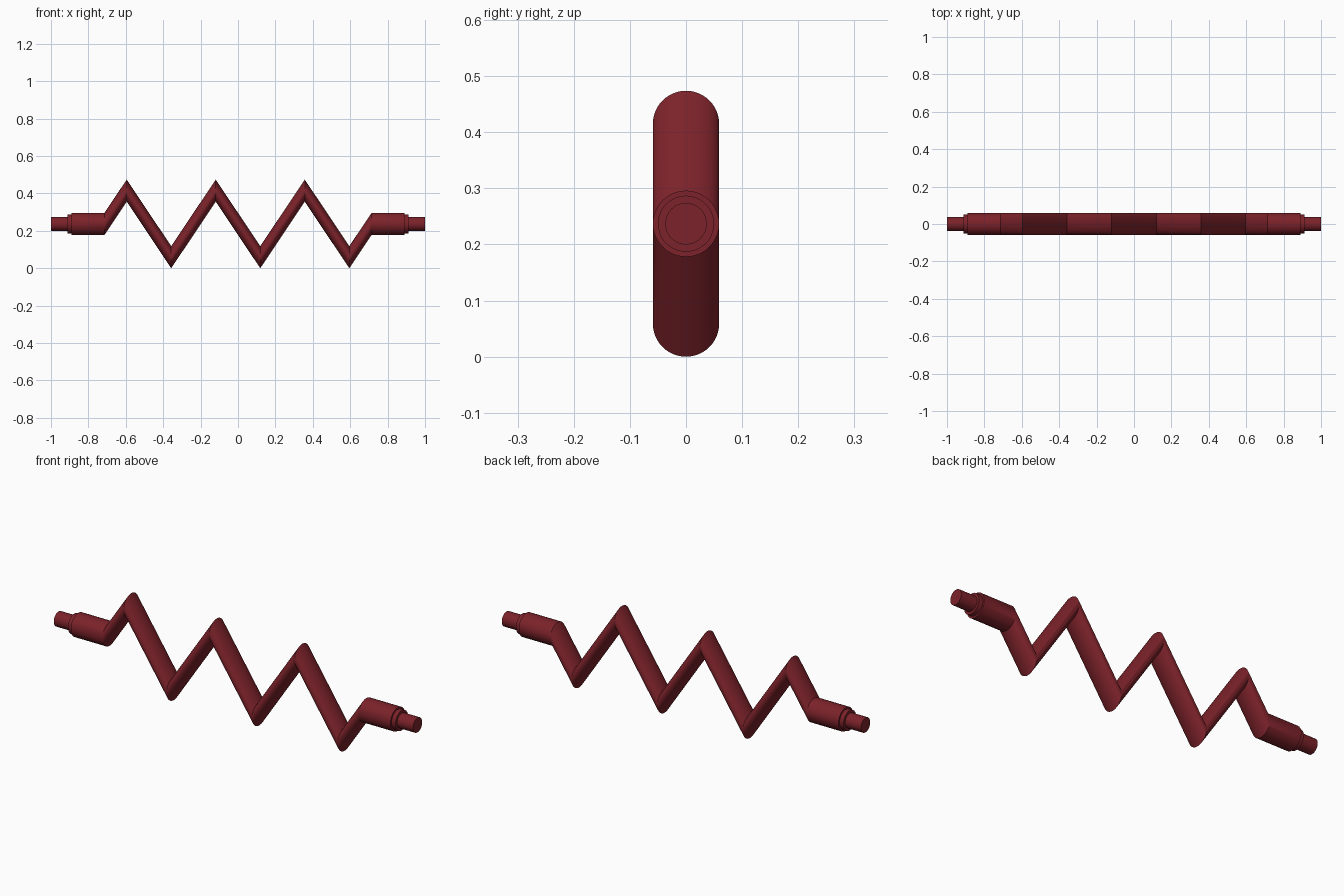
import bpy, bmesh, math

if "Cube" in bpy.data.objects:
    bpy.data.objects.remove(bpy.data.objects["Cube"])

SIDES = 48
Z = 0.237          # axis height
R = 0.059          # main tube radius

mat = bpy.data.materials.new("dark_red")
mat.diffuse_color = (0.2, 0.016, 0.023, 1)
mat.use_nodes = True
mat.node_tree.nodes["Principled BSDF"].inputs["Base Color"].default_value = mat.diffuse_color


def loft(name, stations):
    """Closed tube through upright circles given as (x, z, radius)."""
    bm = bmesh.new()
    rings = []
    for x, z, r in stations:
        rings.append([bm.verts.new((x,
                                    r * math.cos(2 * math.pi * i / SIDES),
                                    z + r * math.sin(2 * math.pi * i / SIDES)))
                      for i in range(SIDES)])
    for a, b in zip(rings, rings[1:]):
        for i in range(SIDES):
            j = (i + 1) % SIDES
            bm.faces.new((a[i], a[j], b[j], b[i]))
    bm.faces.new(rings[0])
    bm.faces.new(rings[-1])
    bmesh.ops.recalc_face_normals(bm, faces=bm.faces)
    me = bpy.data.meshes.new(name)
    bm.to_mesh(me)
    bm.free()
    ob = bpy.data.objects.new(name, me)
    bpy.context.collection.objects.link(ob)
    me.materials.append(mat)
    bpy.ops.object.select_all(action='DESELECT')
    ob.select_set(True)
    bpy.context.view_layer.objects.active = ob
    bpy.ops.object.shade_smooth_by_angle(angle=math.radians(30))
    return ob


# Zigzag tube with straight sleeves at both ends
path = [(-0.89, Z, R), (-0.714, Z, R)]
for k in range(6):
    path.append((-0.595 + 0.238 * k, Z + (0.178 if k % 2 == 0 else -0.178), R))
path += [(0.714, Z, R), (0.89, Z, R)]
loft("zigzag_tube", path)

# Stepped collar and end pin on each side
for side, s in (("left", -1), ("right", 1)):
    loft(side + "_collar", [(s * 0.88, Z, 0.05), (s * 0.912, Z, 0.05)])
    loft(side + "_pin", [(s * 0.90, Z, 0.037), (s * 1.0, Z, 0.037)])
